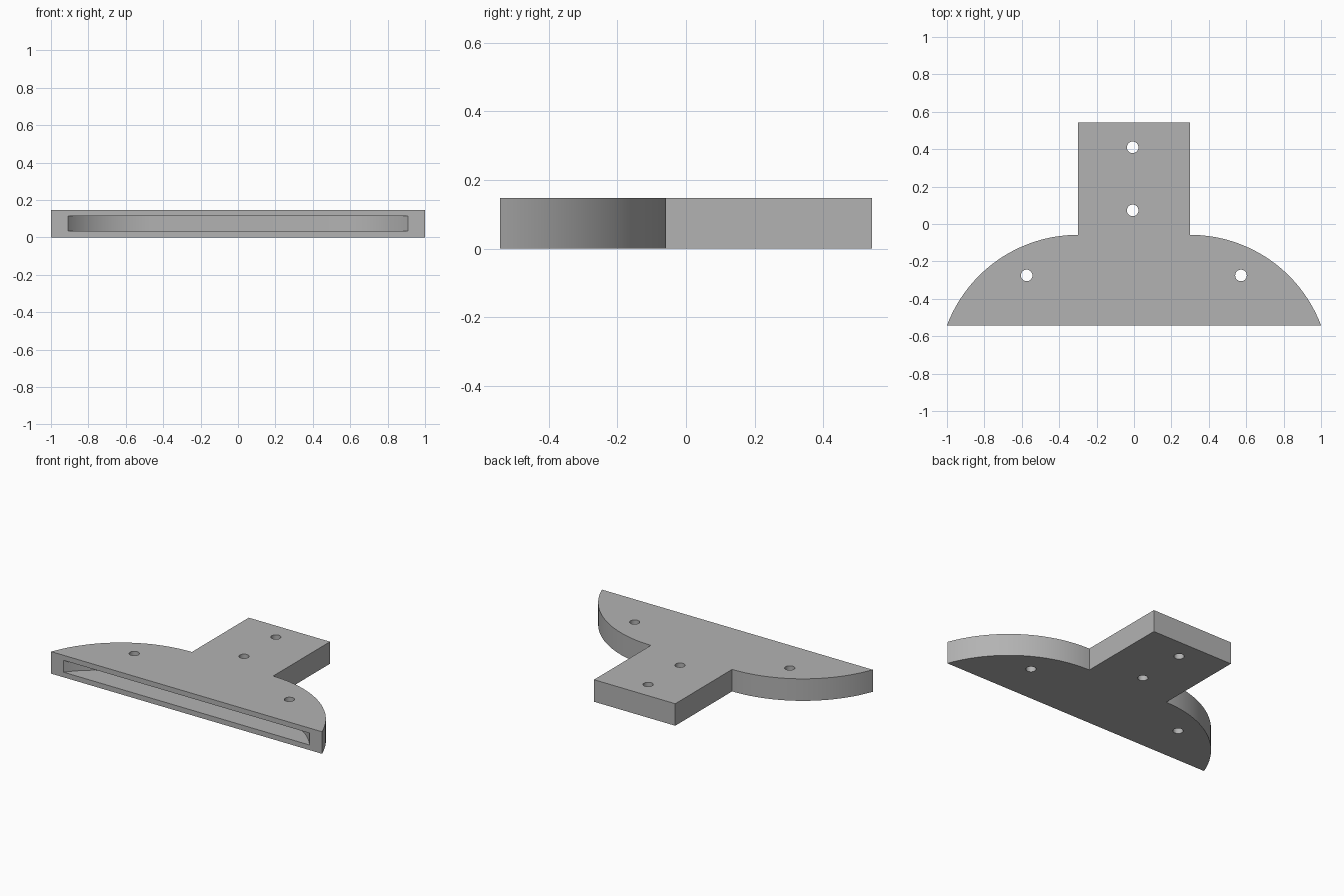
import bpy, bmesh, math

cube = bpy.data.objects.get("Cube")
if cube:
    bpy.data.objects.remove(cube, do_unlink=True)

grey = bpy.data.materials.new("mid grey")
grey.use_nodes = True
colour = (0.45, 0.45, 0.45, 1)
grey.diffuse_color = colour
grey.node_tree.nodes["Principled BSDF"].inputs["Base Color"].default_value = colour

HEIGHT, FRONT, BACK = 0.147, -0.542, 0.542


def arc(cx, x_end, y_end, y_top, n=28):
    """Points from (x_end, y_end) up to the crest of an arc at (cx, y_top)."""
    w, h = x_end - cx, y_top - y_end
    r = (w * w + h * h) / (2 * h)
    a0 = math.asin(w / r)
    return [(cx + r * math.sin(a0 * (1 - i / n)),
             y_top - r + r * math.cos(a0 * (1 - i / n))) for i in range(n + 1)]


def mirrored(half):
    return half + [(-x, y) for x, y in reversed(half)]


def prism(name, outline, z0, z1):
    bm = bmesh.new()
    face = bm.faces.new([bm.verts.new((x, y, z0)) for x, y in outline])
    top = bmesh.ops.extrude_face_region(bm, geom=[face])["geom"]
    bmesh.ops.translate(bm, vec=(0, 0, z1 - z0),
                        verts=[v for v in top if isinstance(v, bmesh.types.BMVert)])
    bmesh.ops.recalc_face_normals(bm, faces=bm.faces[:])
    mesh = bpy.data.meshes.new(name)
    bm.to_mesh(mesh)
    bm.free()
    mesh.materials.append(grey)
    obj = bpy.data.objects.new(name, mesh)
    bpy.context.collection.objects.link(obj)
    return obj


# T-shaped body: curved shoulders and a straight stem
body = prism("bracket_body",
             mirrored(arc(0.3, 1, FRONT, -0.058) + [(0.3, BACK)]), 0, HEIGHT)

# Curved pocket opening through the front edge
cutters = [prism("pocket_cutter",
                 mirrored([(0.908, FRONT - 0.1)] + arc(0.45, 0.908, FRONT, -0.312)),
                 0.034, 0.113)]

# Screw holes
for x, y in [(-0.007, 0.41), (-0.007, 0.073), (-0.574, -0.275), (0.572, -0.275)]:
    ring = [(x + 0.031 * math.cos(math.tau * i / 32),
             y + 0.031 * math.sin(math.tau * i / 32)) for i in range(32)]
    cutters.append(prism("hole_cutter", ring, -0.1, HEIGHT + 0.1))

bpy.context.view_layer.objects.active = body
body.select_set(True)
for cutter in cutters:
    mod = body.modifiers.new("cut", 'BOOLEAN')
    mod.operation, mod.solver, mod.object = 'DIFFERENCE', 'EXACT', cutter
    bpy.ops.object.modifier_apply(modifier=mod.name)
for cutter in cutters:
    bpy.data.objects.remove(cutter, do_unlink=True)

bpy.ops.object.shade_smooth_by_angle(angle=math.radians(25))
